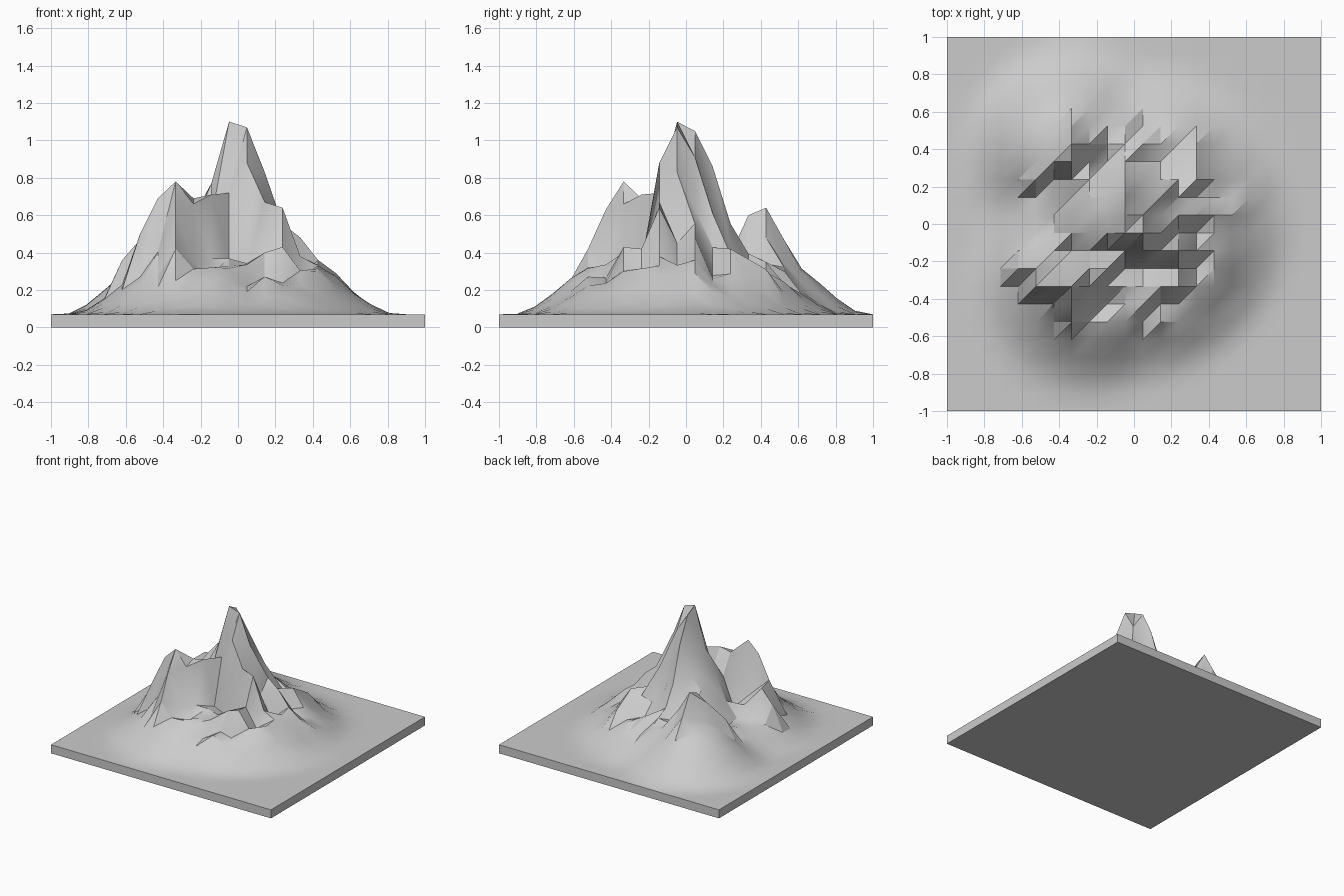
import bpy, bmesh, math, random
from mathutils import Vector

if "Cube" in bpy.data.objects:
    bpy.data.objects.remove(bpy.data.objects["Cube"])

random.seed(4)
N = 21                      # cells per side
STEP = 2 / N
SLAB = 0.07

# Ridge crests: (grid column, grid row, height), joined point to point
main_summit = [(10, 11, 1.05), (10, 10, 1.10), (11, 10, 1.07), (12, 10, .83)]
north_spur = [(10, 11, 1.05), (10, 12, .86), (10, 13, .44), (10, 15, .35), (10, 16, .30)]
south_rib = [(11, 10, 1.07), (11, 9, .88)]
west_saddle = [(10, 10, 1.0), (9, 10, .77), (8, 8, .69), (7, 7, .78)]
cliff_top = [(8, 7, .66), (9, 8, .71)]
west_peak = [(5, 8, .47), (6, 7, .69), (7, 7, .78), (7, 6, .63), (7, 5, .42), (7, 4, .25)]
west_foot = [(6, 7, .69), (5, 7, .5), (4, 8, .36)]
back_peak = [(9, 12, .62), (8, 13, .42), (7, 14, .6), (7, 15, .64), (7, 16, .47), (7, 17, .28)]
back_side = [(5, 13, .40), (6, 14, .54), (7, 15, .64), (8, 15, .48)]
east_ridge = [(11, 11, .91), (12, 11, .63), (14, 11, .48), (15, 11, .36), (16, 11, .29), (17, 11, .18)]
pillar = [(12, 9, .67), (13, 9, .64)]
south_boulder = [(12, 7, .40), (13, 7, .43), (13, 8, .42)]
east_steps = [(14, 9, .38), (15, 9, .33), (15, 7, .30)]
north_east_rib = [(12, 12, .61), (14, 13, .42), (14, 15, .31)]
ridges = [(main_summit, 4), (north_spur, 3.2), (south_rib, 6), (west_saddle, 4.5),
          (cliff_top, 5), (west_peak, 3.2), (west_foot, 3), (back_peak, 2.2),
          (back_side, 2.6), (east_ridge, 3), (pillar, 4), (south_boulder, 3),
          (east_steps, 3), (north_east_rib, 2.5)]
# Soft mounds around the foot: x, y, radius, rise
mounds = [(.0, .0, .86, .24), (-.36, .40, .58, .29), (-.22, -.25, .68, .26)]


def ridge_height(p, crest, slope):
    best = 0
    for a, b in zip(crest, crest[1:]):
        va, vb = Vector(a[:2]), Vector(b[:2])
        d = vb - va
        t = max(0, min(1, (p - va).dot(d) / d.length_squared))
        dist = (p - va - d * t).length * STEP
        best = max(best, a[2] + (b[2] - a[2]) * t - slope * dist)
    return best


def height(i, j):
    x, y = -1 + i * STEP, -1 + j * STEP
    if i in (0, N) or j in (0, N):
        return SLAB
    # Soft foot of the mountain
    z = SLAB
    for mx, my, radius, rise in mounds:
        t = max(0, min(1, (radius - math.hypot(x - mx, y - my)) / .48))
        z = max(z, SLAB + rise * t * t * (3 - 2 * t))
    # Rough core
    rough = max(0, min(1, (.68 - math.hypot(x, y)) / .2))
    z = max(z, .8 - 1.6 * math.hypot(x + .1, y - .02))
    z += random.uniform(-.05, .05) * rough
    return max([z] + [ridge_height(Vector((i, j)), c, s) for c, s in ridges])


# Terrain surface with one diagonal direction
bm = bmesh.new()
g = [[bm.verts.new((-1 + i * STEP, -1 + j * STEP, height(i, j)))
      for j in range(N + 1)] for i in range(N + 1)]
for i in range(N):
    for j in range(N):
        a, b, c, d = g[i][j], g[i + 1][j], g[i + 1][j + 1], g[i][j + 1]
        bm.faces.new((a, b, c))
        bm.faces.new((a, c, d))

# Slab sides and underside
rim = ([g[i][0] for i in range(N)] + [g[N][j] for j in range(N)] +
       [g[i][N] for i in range(N, 0, -1)] + [g[0][j] for j in range(N, 0, -1)])
low = [bm.verts.new((v.co.x, v.co.y, 0)) for v in rim]
n = len(rim)
for k in range(n):
    m = (k + 1) % n
    bm.faces.new((rim[m], rim[k], low[k], low[m]))
bm.faces.new(low[::-1])
bmesh.ops.recalc_face_normals(bm, faces=bm.faces)

mesh = bpy.data.meshes.new("mountain_terrain")
bm.to_mesh(mesh)
bm.free()
obj = bpy.data.objects.new("mountain_terrain", mesh)
bpy.context.collection.objects.link(obj)
bpy.context.view_layer.objects.active = obj
obj.select_set(True)
bpy.ops.object.shade_smooth_by_angle(angle=math.radians(30))
